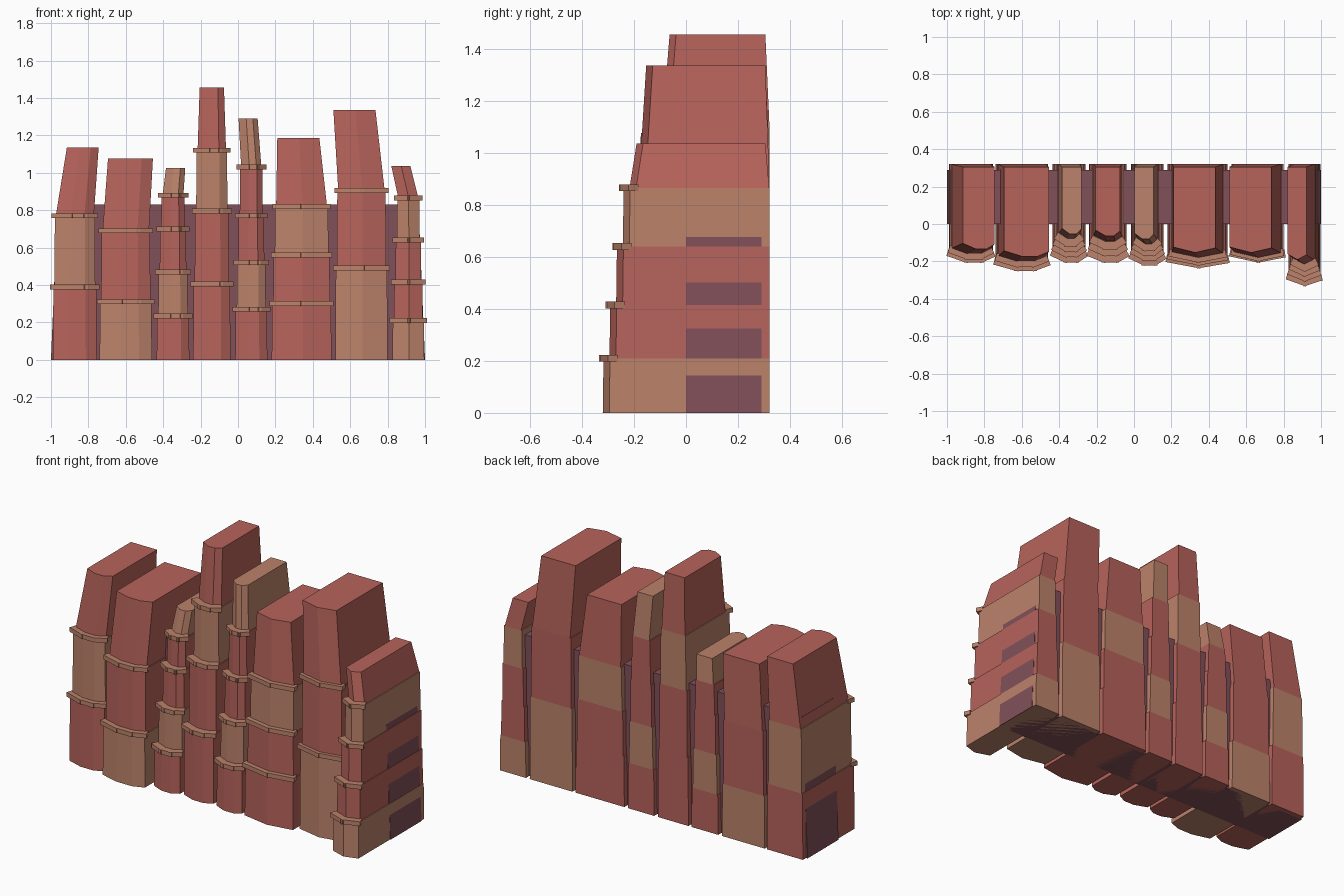
import bpy
from mathutils import Vector

if "Cube" in bpy.data.objects:
    bpy.data.objects.remove(bpy.data.objects["Cube"])


def mat(name, *rgb):
    m = bpy.data.materials.new(name)
    m.diffuse_color = (*rgb, 1)
    m.use_nodes = True
    m.node_tree.nodes["Principled BSDF"].inputs["Base Color"].default_value = m.diffuse_color
    return m


MATS = {'r': mat("red_rock", 0.47, 0.125, 0.105),
        't': mat("tan_rock", 0.50, 0.225, 0.145),
        'p': mat("dark_rock", 0.22, 0.08, 0.10)}


def loft(name, low, high, z0, z1, m):
    """Prism between two matching counter-clockwise outlines."""
    n = len(low)
    verts = [(x, y, z0) for x, y in low] + [(x, y, z1) for x, y in high]
    faces = [tuple(reversed(range(n))), tuple(range(n, 2 * n))]
    faces += [(i, (i + 1) % n, n + (i + 1) % n, n + i) for i in range(n)]
    me = bpy.data.meshes.new(name)
    me.from_pydata(verts, [], faces)
    me.materials.append(MATS[m])
    bpy.context.collection.objects.link(bpy.data.objects.new(name, me))


def front(x0, x1, tip, bends):
    """Front line: set-back corners joined by the bend points."""
    mid = [(x0 + f * (x1 - x0), tip) for f in bends]
    return [(x0, tip + .03)] + mid + [(x1, tip + .025)]


def outline(x0, x1, tip, bends, back=.32):
    return front(x0, x1, tip, bends) + [(x1, back), (x0, back)]


def ledge(pts, z):
    """One thin slab lying along each front facet."""
    for a, b in zip(pts, pts[1:]):
        a, b = Vector(a), Vector(b)
        d = (b - a).normalized()
        n = Vector((d.y, -d.x)) * .021
        a, b = a - d * .014, b + d * .014
        quad = [a + n, b + n, b - n, a - n]
        loft("ledge", quad, quad, z - .013, z + .013, 't')


def column(base, cap, tips, tops, cols, bends):
    """Stacked blocks that step inward, ledges between, leaning cap."""
    last = len(cols) - 1
    zs = [0] + tops
    for k, c in enumerate(cols):
        x0, x1 = base[0] + .008 * k, base[1] - .008 * k
        tip = tips[0] + k / last * (tips[1] - tips[0])
        low = outline(x0, x1, tip, bends)
        if k == last:
            high = outline(*cap, tip + .027, bends, .305)
            loft("cap_block", low, high, zs[k], zs[k + 1], c)
        else:
            high = outline(x0 + .003, x1 - .003, tip + .003, bends)
            loft("column_block", low, high, zs[k], zs[k + 1], c)
            ledge(front(x0 + .006, x1 - .006, tip + .01, bends), zs[k + 1])


# Front shapes: one central ridge, or a flat facet between two bends
ridge, flat = [.52], [.4, .75]

# Columns from left to right: base x, cap x, front y low and high, block tops
column((-.99, -.755), (-.915, -.745), (-.195, -.16), [.39, .77, 1.135], "rtr", flat)
column((-.74, -.46), (-.695, -.455), (-.24, -.20), [.31, .69, 1.075], "trr", flat)
column((-.435, -.26), (-.385, -.282), (-.195, -.08), [.235, .47, .70, .88, 1.025], "rtrrt", flat)
column((-.24, -.04), (-.205, -.075), (-.195, -.09), [.405, .795, 1.12, 1.455], "rrtr", flat)
column((-.015, .157), (.003, .105), (-.21, -.107), [.27, .52, .77, 1.03, 1.29], "rtrrt", flat)
column((.18, .50), (.21, .435), (-.225, -.18), [.30, .56, .82, 1.185], "rrtr", ridge)
column((.52, .80), (.51, .735), (-.195, -.18), [.49, .905, 1.335], "trr", ridge)
column((.825, .996), (.82, .922), (-.32, -.217), [.21, .415, .64, .865, 1.035], "trrtr", ridge)

# Dark wall behind the columns, narrowing slightly to the top
wall = [(-1, 0), (1, 0), (1, .29), (-1, .29)]
loft("back_wall", wall, [(x * .965, y) for x, y in wall], 0, .83, 'p')
